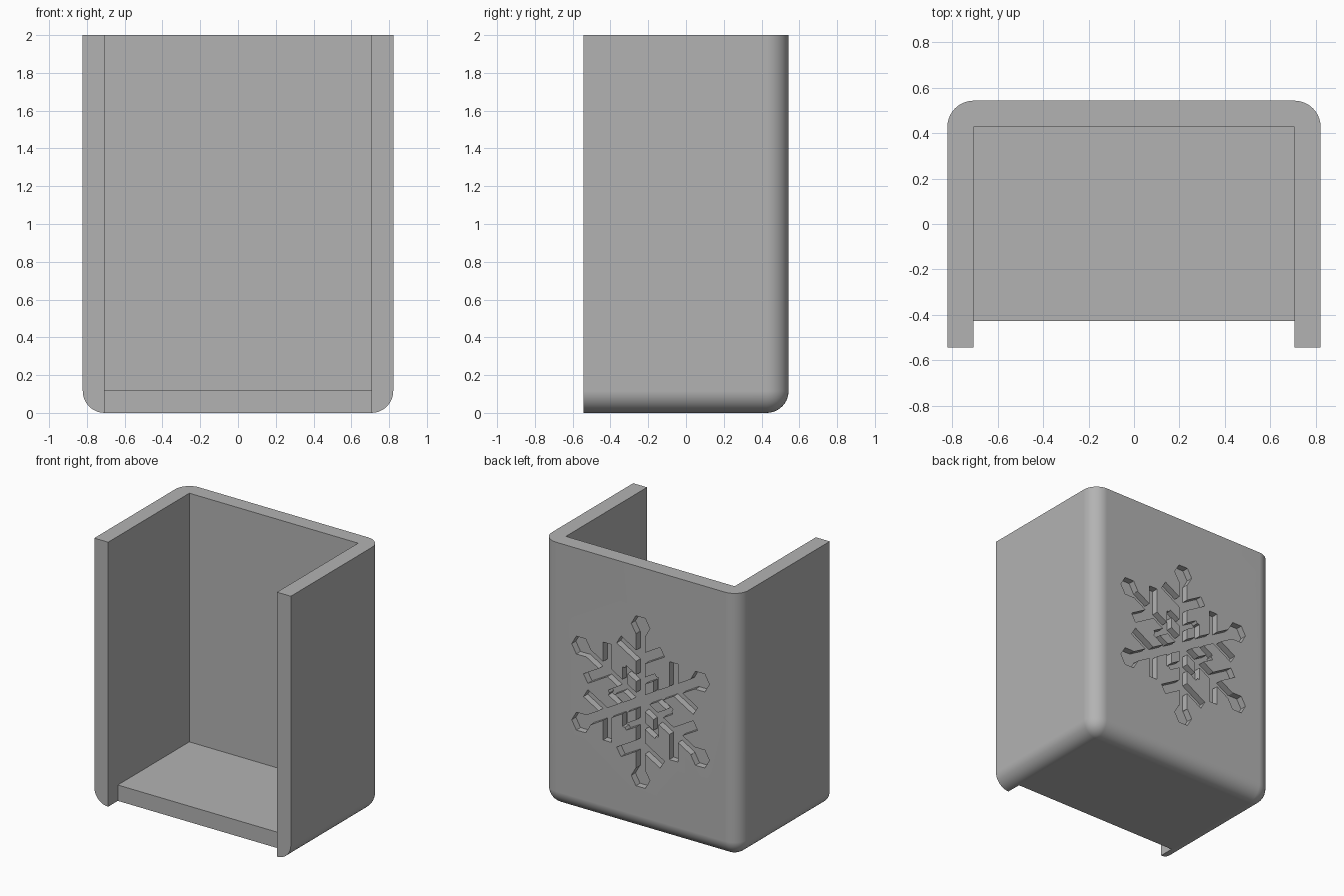
import bpy, bmesh, math
from mathutils import Matrix, Vector

cube = bpy.data.objects.get("Cube")
if cube:
    bpy.data.objects.remove(cube, do_unlink=True)

W, D, H, T = 0.822, 0.543, 2.0, 0.116      # half width, half depth, height, wall
FLAKE_Z, FLAKE_DEPTH = 0.98, 0.05

grey = bpy.data.materials.new("plain grey")
grey.use_nodes = True
colour = (0.45, 0.45, 0.45, 1)
grey.diffuse_color = colour
grey.node_tree.nodes["Principled BSDF"].inputs["Base Color"].default_value = colour


def add_box(bm, lo, hi, turn=Matrix()):
    lo, hi = Vector(lo), Vector(hi)
    place = Matrix.Translation((lo + hi) / 2) @ Matrix.Diagonal((*(hi - lo), 1))
    bmesh.ops.create_cube(bm, size=1, matrix=turn @ place)


def finish(bm, name):
    mesh = bpy.data.meshes.new(name)
    bm.to_mesh(mesh)
    bm.free()
    mesh.materials.append(grey)
    obj = bpy.data.objects.new(name, mesh)
    bpy.context.collection.objects.link(obj)
    return obj


# Outer body, rounded on the back corners and along the bottom
bm = bmesh.new()
add_box(bm, (-W, -D, 0), (W, D, H))


def is_rounded(edge):
    mid = (edge.verts[0].co + edge.verts[1].co) / 2
    back, bottom, side = mid.y > D - 0.01, mid.z < 0.01, abs(mid.x) > W - 0.01
    return (back, bottom, side).count(True) == 2


bmesh.ops.bevel(bm, geom=[e for e in bm.edges if is_rounded(e)], offset=T,
                segments=10, profile=0.5, affect='EDGES')
holder = finish(bm, "holder_shell")

# Open cavity and the notch in front of the floor
bm = bmesh.new()
add_box(bm, (T - W, -1, 0.12), (W - T, D - T, 3))
cavity = finish(bm, "cavity_cutter")
bm = bmesh.new()
add_box(bm, (T - W, -1, -1), (W - T, T - D, 1))
notch = finish(bm, "floor_notch_cutter")

# Engraved snowflake: each arm has a stem, two pairs of branches and a hexagonal tip
bm = bmesh.new()
y0, y1 = D - FLAKE_DEPTH, D + 0.1


def turn_at(angle, z=0):
    return Matrix.Rotation(angle, 4, 'Y') @ Matrix.Translation((0, 0, z))


for k in range(6):
    arm = Matrix.Translation((0, 0, FLAKE_Z)) @ turn_at(k * math.pi / 3)
    add_box(bm, (-0.036, y0, -0.02), (0.036, y1, 0.56), arm)
    for start, length, half in ((0.15, 0.15, 0.022), (0.32, 0.21, 0.036)):
        for side in (-1, 1):
            branch = arm @ Matrix.Translation((0, 0, start)) @ turn_at(side * math.pi / 3)
            add_box(bm, (-half, y0, 0), (half, y1, length), branch)
    tip = (arm @ Matrix.Translation((0, (y0 + y1) / 2, 0.575))
           @ Matrix.Rotation(math.pi / 2, 4, 'X'))
    bmesh.ops.create_cone(bm, cap_ends=True, segments=6, radius1=0.078, radius2=0.078,
                          depth=y1 - y0, matrix=tip @ Matrix.Rotation(math.pi / 6, 4, 'Z'))
flake = finish(bm, "snowflake_cutter")

# Carve the shell
bpy.context.view_layer.objects.active = holder
holder.select_set(True)
for cutter in (cavity, notch, flake):
    mod = holder.modifiers.new(cutter.name, 'BOOLEAN')
    mod.operation, mod.solver, mod.object = 'DIFFERENCE', 'EXACT', cutter
    mod.use_self = cutter is flake
    bpy.ops.object.modifier_apply(modifier=mod.name)
for cutter in (cavity, notch, flake):
    bpy.data.objects.remove(cutter, do_unlink=True)

bpy.ops.object.shade_smooth_by_angle(angle=math.radians(30))
weighted = holder.modifiers.new("even shading", 'WEIGHTED_NORMAL')
weighted.keep_sharp = True
